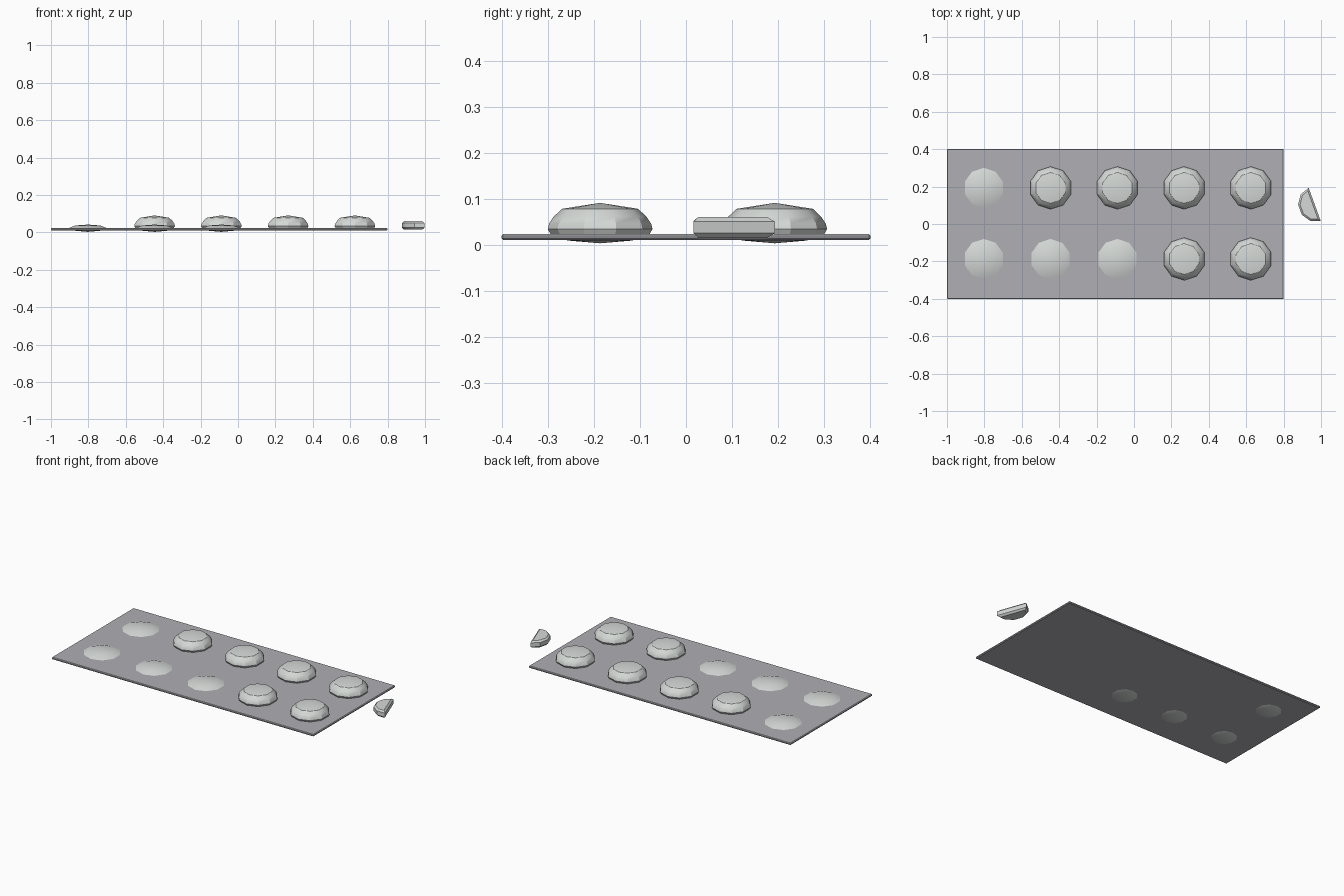
import bpy, bmesh, math
from mathutils import Matrix

if "Cube" in bpy.data.objects:
    bpy.data.objects.remove(bpy.data.objects["Cube"])

def material(name, rgb):
    m = bpy.data.materials.new(name)
    m.diffuse_color = (*rgb, 1)
    m.use_nodes = True
    m.node_tree.nodes["Principled BSDF"].inputs["Base Color"].default_value = m.diffuse_color
    return m

FOIL = material("foil grey", (0.43, 0.43, 0.46))
PILL = material("pill white", (0.66, 0.69, 0.67))
SIDES = 10

def finish(bm, name, mat, angle=None):
    bmesh.ops.recalc_face_normals(bm, faces=bm.faces)
    me = bpy.data.meshes.new(name)
    bm.to_mesh(me)
    bm.free()
    me.materials.append(mat)
    ob = bpy.data.objects.new(name, me)
    bpy.context.collection.objects.link(ob)
    if angle:
        bpy.ops.object.select_all(action='DESELECT')
        ob.select_set(True)
        bpy.context.view_layer.objects.active = ob
        bpy.ops.object.shade_smooth_by_angle(angle=math.radians(angle))
    return ob

def turned(name, profile, x, y, angle):
    """Spin an (r, z) profile into a ten-sided solid; r = 0 makes a pole."""
    bm = bmesh.new()
    rings = []
    for r, z in profile:
        n = 1 if r == 0 else SIDES
        rings.append([bm.verts.new((x + r * math.cos(math.tau * (i + .5) / SIDES),
                                    y + r * math.sin(math.tau * (i + .5) / SIDES), z)) for i in range(n)])
    for a, b in zip(rings, rings[1:]):
        for i in range(SIDES):
            j = (i + 1) % SIDES
            f = [a[i % len(a)], a[j % len(a)], b[j % len(b)], b[i % len(b)]]
            bm.faces.new(list(dict.fromkeys(f)))
    return finish(bm, name, PILL, angle)

# foil sheet
bm = bmesh.new()
bmesh.ops.create_cube(bm, size=1)
bmesh.ops.transform(bm, verts=bm.verts, matrix=Matrix.Translation((-0.1, 0, 0.0165)) @ Matrix.Diagonal((1.8, 0.804, 0.013, 1)))
bmesh.ops.bevel(bm, geom=bm.edges[:], offset=0.004, segments=1, affect='EDGES')
finish(bm, "foil_sheet", FOIL)

# full blisters and popped pockets
DOME = [(0, 0.02), (0.106, 0.02), (0.114, 0.034), (0.111, 0.046), (0.101, 0.061), (0.087, 0.074), (0.083, 0.078), (0, 0.091)]
LENS = [(0, 0.003), (0.07, 0.009), (0.107, 0.023), (0.07, 0.037), (0, 0.042)]
for row, y in (("back", 0.193), ("front", -0.187)):
    for i in range(5):
        x = -0.803 + 0.357 * i
        if i < (1 if row == "back" else 3):
            turned(f"popped_pocket_{row}_{i}", LENS, x, y, 60)
        else:
            turned(f"full_blister_{row}_{i}", DOME, x, y, 28)

# loose half pill: half disc with bevelled rims
bm = bmesh.new()
pts = [(0.094 * math.cos(math.pi * i / 5), 0.088 * math.sin(math.pi * i / 5)) for i in range(6)]
base = bm.faces.new([bm.verts.new((px, py, 0.015)) for px, py in pts])
ext = bmesh.ops.extrude_face_region(bm, geom=[base])
top = [g for g in ext["geom"] if isinstance(g, bmesh.types.BMVert)]
bmesh.ops.translate(bm, verts=top, vec=(0, 0, 0.045))
rims = [e for e in bm.edges if abs(e.verts[0].co.z - e.verts[1].co.z) < 1e-5]
bmesh.ops.bevel(bm, geom=rims, offset=0.01, segments=1, affect='EDGES')
bmesh.ops.transform(bm, verts=bm.verts, matrix=Matrix.Translation((0.966, 0.105, 0)) @ Matrix.Rotation(math.radians(110), 4, 'Z'))
finish(bm, "loose_half_pill", PILL, 35)
